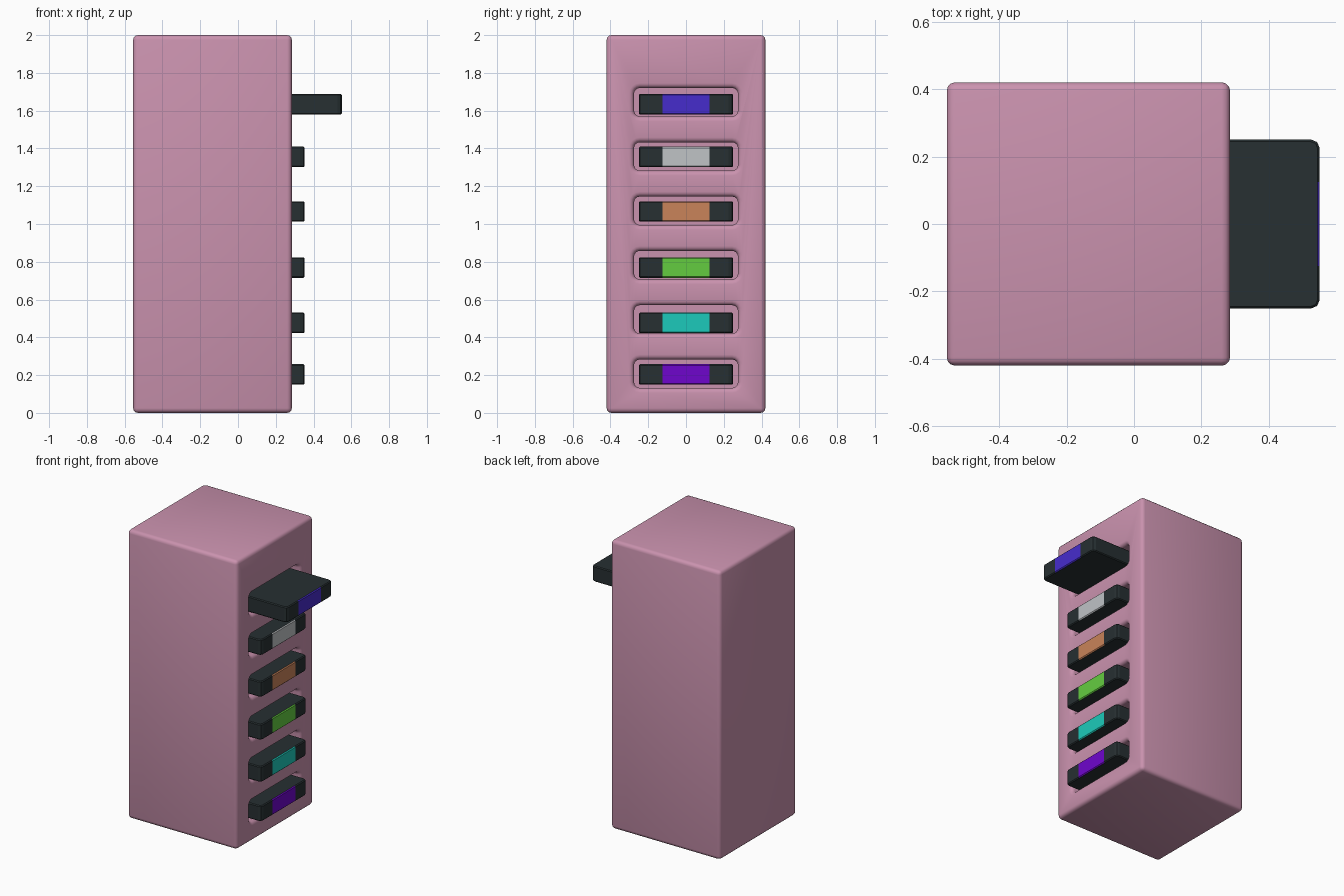
import bpy, bmesh, math

if "Cube" in bpy.data.objects:
    bpy.data.objects.remove(bpy.data.objects["Cube"])

def material(name, rgb):
    m = bpy.data.materials.new(name)
    m.diffuse_color = (*[(c / 255) ** 2.2 for c in rgb], 1)
    m.use_nodes = True
    m.node_tree.nodes["Principled BSDF"].inputs["Base Color"].default_value = m.diffuse_color
    return m

def make_object(name, bm, mats=()):
    bmesh.ops.recalc_face_normals(bm, faces=bm.faces)
    me = bpy.data.meshes.new(name)
    bm.to_mesh(me)
    bm.free()
    for m in mats:
        me.materials.append(m)
    ob = bpy.data.objects.new(name, me)
    bpy.context.collection.objects.link(ob)
    return ob

def box(x0, x1, y, z0, z1):
    bm = bmesh.new()
    bmesh.ops.create_cube(bm, size=1)
    for v in bm.verts:
        v.co.x = (x0 + x1) / 2 + v.co.x * (x1 - x0)
        v.co.y *= 2 * y
        v.co.z = (z0 + z1) / 2 + v.co.z * (z1 - z0)
    return bm

def smooth(ob):
    bpy.ops.object.select_all(action='DESELECT')
    ob.select_set(True)
    bpy.context.view_layer.objects.active = ob
    bpy.ops.object.shade_smooth_by_angle(angle=math.radians(35))

def slot_ring(bm, x, zc, grow):
    # rounded rectangle in the y-z plane
    hy, hz, r = 0.275 + grow, 0.075 + grow, 0.03 + grow
    verts = []
    for q, (sy, sz) in enumerate(((1, 1), (-1, 1), (-1, -1), (1, -1))):
        for k in range(5):
            a = math.pi / 2 * (q + k / 4)
            verts.append(bm.verts.new((x, sy * (hy - r) + r * math.cos(a),
                                       zc + sz * (hz - r) + r * math.sin(a))))
    return verts

FRONT, PITCH, FLARE = 0.285, 0.2875, 0.026
pink = material("pink_case", (201, 145, 173))
dark = material("dark_plastic", (43, 51, 53))

# case with softened edges
bm = box(-0.555, FRONT, 0.42, 0, 2)
bmesh.ops.bevel(bm, geom=bm.edges[:], offset=0.025, segments=3, profile=0.5, affect='EDGES')
case = make_object("case", bm, [pink])

# slot cutters, flaring outward with a rounded lip
bm = bmesh.new()
for i in range(6):
    zc = 1.645 - PITCH * i
    stations = [(-0.27, 0)]
    for k in range(5):
        a = math.pi / 2 * k / 4
        stations.append((FRONT - FLARE * (1 - math.sin(a)), FLARE * (1 - math.cos(a))))
    stations.append((FRONT + 0.05, FLARE))
    rings = [slot_ring(bm, x, zc, g) for x, g in stations]
    for a, b in zip(rings, rings[1:]):
        for j in range(len(a)):
            k = (j + 1) % len(a)
            bm.faces.new((a[j], a[k], b[k], b[j]))
    bm.faces.new(rings[0])
    bm.faces.new(rings[-1])
cutter = make_object("slot_cutter", bm, [pink])
cutter.hide_render = True

mod = case.modifiers.new("slots", 'BOOLEAN')
mod.operation, mod.solver, mod.object = 'DIFFERENCE', 'EXACT', cutter
bpy.context.view_layer.objects.active = case
bpy.ops.object.modifier_apply(modifier=mod.name)
bpy.data.objects.remove(cutter)
smooth(case)

# cartridges with coloured front labels; the top one is pulled out
labels = [("blue", (72, 48, 203), 1.634), ("silver", (190, 194, 197), 1.355),
          ("orange", (200, 130, 90), 1.066), ("green", (100, 203, 66), 0.769),
          ("teal", (34, 201, 185), 0.477), ("purple", (110, 14, 203), 0.204)]
for i, (name, rgb, z) in enumerate(labels):
    end = 0.55 if i == 0 else 0.353
    bm = box(end - 0.6, end, 0.25, z - 0.054, z + 0.054)
    upright = [e for e in bm.edges if abs(e.verts[0].co.z - e.verts[1].co.z) > 0.05]
    bmesh.ops.bevel(bm, geom=upright, offset=0.024, segments=2, profile=0.5, affect='EDGES')
    rim = [e for e in bm.edges if abs(e.verts[0].co.z - e.verts[1].co.z) < 0.001]
    bmesh.ops.bevel(bm, geom=rim, offset=0.006, segments=1, affect='EDGES')
    for y in (-0.125, 0.125):
        bmesh.ops.bisect_plane(bm, geom=bm.verts[:] + bm.edges[:] + bm.faces[:],
                               plane_co=(0, y, 0), plane_no=(0, 1, 0))
    for f in bm.faces:
        c = f.calc_center_median()
        f.material_index = int(abs(c.y) < 0.124 and c.x > end - 0.01)
    make_object(f"cartridge_{name}", bm, [dark, material(f"label_{name}", rgb)])
